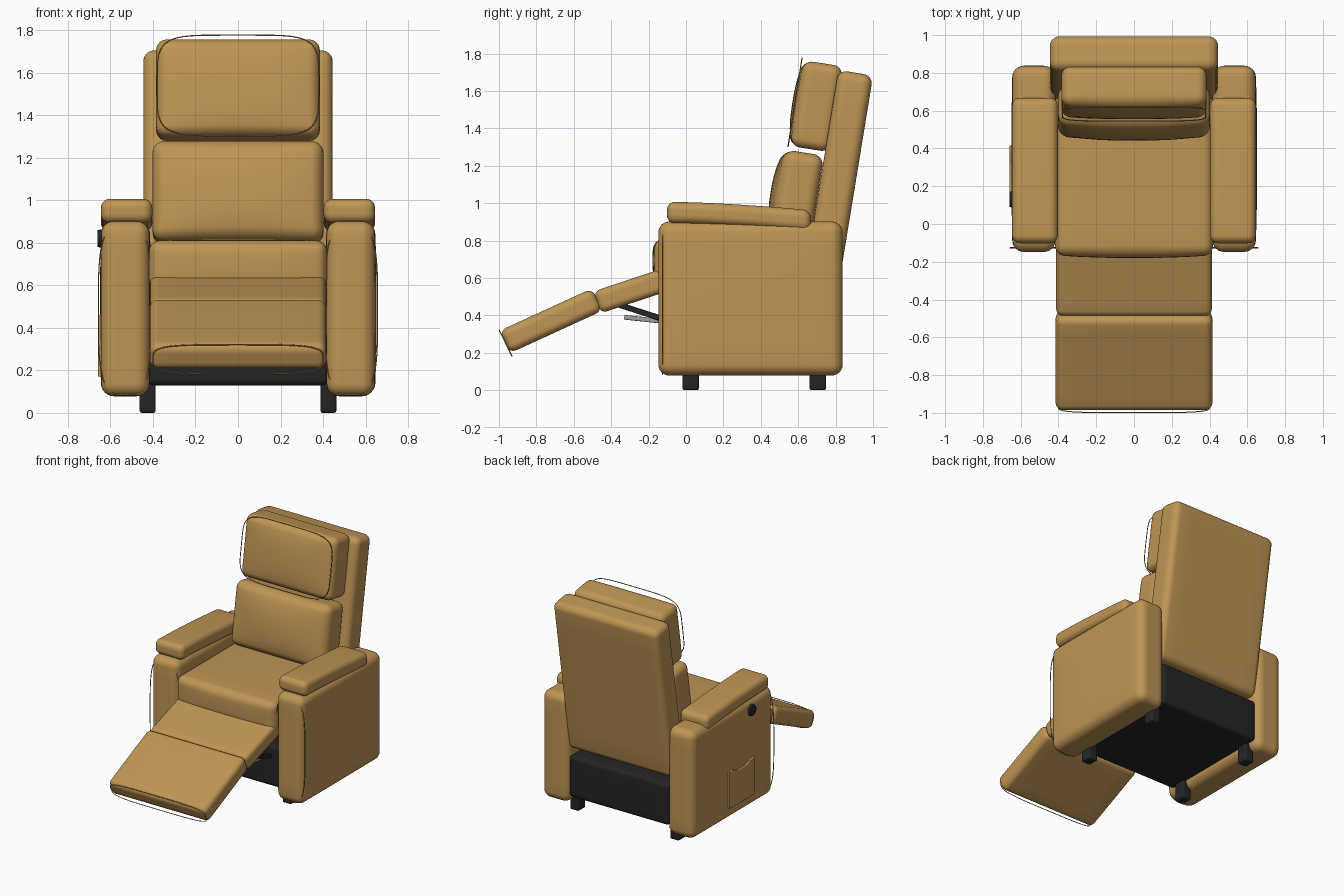
import bpy, bmesh, math
from mathutils import Matrix, Vector

if "Cube" in bpy.data.objects:
    bpy.data.objects.remove(bpy.data.objects["Cube"])


def material(name, rgb):
    m = bpy.data.materials.new(name)
    m.diffuse_color = (*rgb, 1)
    m.use_nodes = True
    m.node_tree.nodes["Principled BSDF"].inputs["Base Color"].default_value = m.diffuse_color
    return m


TAN = material("tan leather", (0.52, 0.30, 0.09))
BLACK = material("black plastic", (0.018, 0.018, 0.018))
GREY = material("grey metal", (0.35, 0.35, 0.36))


def finish(name, bm, mat, loc, tilt=0):
    bmesh.ops.recalc_face_normals(bm, faces=bm.faces[:])
    for f in bm.faces:
        f.smooth = True
    me = bpy.data.meshes.new(name)
    bm.to_mesh(me)
    bm.free()
    me.materials.append(mat)
    ob = bpy.data.objects.new(name, me)
    ob.location = loc
    ob.rotation_euler.x = math.radians(tilt)
    bpy.context.collection.objects.link(ob)
    return ob


def cushion(name, loc, half, r, mat=TAN, tilt=0, bulge=(), shape=None, cuts=13):
    """Rounded box; bulge lists (axis, sign, amount); shape edits each point."""
    bm = bmesh.new()
    bmesh.ops.create_cube(bm, size=2)
    bmesh.ops.subdivide_edges(bm, edges=bm.edges[:], cuts=cuts, use_grid_fill=True)
    k = 4 / 7  # share of the grid spent on the flat middle
    for v in bm.verts:
        t = v.co.copy()
        inner, off = Vector(), Vector()
        for i in range(3):
            a, s = abs(t[i]), math.copysign(1, t[i])
            flat = half[i] - r
            if a <= k + 1e-5:
                inner[i] = s * flat * a / k
            else:
                inner[i] = s * flat
                off[i] = s * math.tan((a - k) / (1 - k) * math.pi / 4)
        p = inner + off.normalized() * r
        for axis, sign, amount in bulge:
            if p[axis] * sign > 0:
                w = amount * p[axis] * sign / half[axis]
                for j in range(3):
                    if j != axis:
                        w *= 1 - min(1, abs(p[j]) / half[j]) ** 2.5
                p[axis] += sign * w
        if shape:
            shape(p)
        v.co = p
    return finish(name, bm, mat, loc, tilt)


def bar(name, x, a, b, thick, mat):
    """Flat link running between two (y, z) points."""
    dy, dz = b[0] - a[0], b[1] - a[1]
    half = (0.012, math.hypot(dy, dz) / 2, thick / 2)
    cushion(name, (x, (a[0] + b[0]) / 2, (a[1] + b[1]) / 2), half, 0.004, mat,
            math.degrees(math.atan2(dz, dy)), cuts=6)


def piping(name, loc, hw, hh, tilt=0, power=4):
    """Thin rounded loop standing in the tilted xz plane."""
    cu = bpy.data.curves.new(name, 'CURVE')
    cu.dimensions = '3D'
    cu.bevel_depth = 0.003
    cu.bevel_resolution = 1
    sp = cu.splines.new('POLY')
    n = 64
    sp.points.add(n - 1)
    for i in range(n):
        c, s = math.cos(i * math.tau / n), math.sin(i * math.tau / n)
        x = math.copysign(abs(c) ** (2 / power), c) * hw
        z = math.copysign(abs(s) ** (2 / power), s) * hh
        sp.points[i].co = (x, 0, z, 1)
    sp.use_cyclic_u = True
    cu.materials.append(TAN)
    ob = bpy.data.objects.new(name, cu)
    ob.location = loc
    ob.rotation_euler.x = math.radians(tilt)
    bpy.context.collection.objects.link(ob)


# Base box and seat
cushion("base", (0, 0.37, 0.29), (0.425, 0.45, 0.16), 0.03, BLACK)
cushion("seat", (0, 0.27, 0.695), (0.418, 0.435, 0.115), 0.05,
        bulge=[(1, -1, 0.015), (2, 1, 0.005)])

# Backrest with two pillows
cushion("back_panel", (0, 0.81, 1.1), (0.445, 0.094, 0.605), 0.05, tilt=-9.3)
cushion("lumbar_pillow", (0, 0.597, 1.035), (0.402, 0.105, 0.238), 0.055,
        tilt=-9, bulge=[(1, -1, 0.042)])
cushion("head_pillow", (0, 0.70, 1.518), (0.385, 0.105, 0.232), 0.05,
        tilt=-9, bulge=[(1, -1, 0.028)])
piping("head_piping", (0, 0.583, 1.54), 0.38, 0.24, -9, 5)

# Folding footrest
cushion("footrest_inner", (0, -0.233, 0.55), (0.412, 0.255, 0.062), 0.035, tilt=18.4)
cushion("footrest_outer", (0, -0.722, 0.371), (0.415, 0.273, 0.066), 0.04, tilt=24.6)
piping("footrest_piping", (0, -0.965, 0.252), 0.40, 0.077, 26, 4)


# Arms, pads, feet and linkage on both sides
def droop(p):
    p.z -= 0.045 * max(0, (p.y + 0.385) / 0.77) ** 1.6


for side, s in (("left", -1), ("right", 1)):
    cushion(side + "_arm", (s * 0.53, 0.345, 0.49), (0.113, 0.493, 0.412), 0.06,
            bulge=[(0, 1, 0.009), (0, -1, 0.006)])
    cushion(side + "_arm_pad", (s * 0.524, 0.283, 0.95), (0.121, 0.385, 0.057), 0.042,
            shape=droop)
    piping(side + "_arm_piping", (s * 0.533, -0.126, 0.485), 0.124, 0.40, 0, 3.5)
    for place, y in (("front", 0.025), ("rear", 0.705)):
        cushion(f"{side}_{place}_foot", (s * 0.425, y, 0.08), (0.038, 0.044, 0.08),
                0.012, BLACK, cuts=6)
    bar(side + "_dark_link", s * 0.33, (0.05, 0.325), (-0.37, 0.46), 0.03, BLACK)
    bar(side + "_grey_link", s * 0.30, (0.0, 0.355), (-0.33, 0.39), 0.025, GREY)


# Side pocket with a dipped top edge
def dip(p):
    if p.z > 0.05:
        p.z -= 0.03 * (1 - min(1, abs(p.y) / 0.11) ** 4)


cushion("side_pocket", (-0.65, 0.26, 0.315), (0.009, 0.155, 0.145), 0.006, shape=dip)

# Recline knob
bm = bmesh.new()
bmesh.ops.create_cone(bm, cap_ends=True, segments=24, radius1=0.045, radius2=0.04,
                      depth=0.03, matrix=Matrix.Rotation(-math.pi / 2, 4, 'Y'))
knob = finish("recline_knob", bm, BLACK, (-0.645, 0.13, 0.82))
bpy.context.view_layer.objects.active = knob
knob.select_set(True)
bpy.ops.object.shade_smooth_by_angle()
